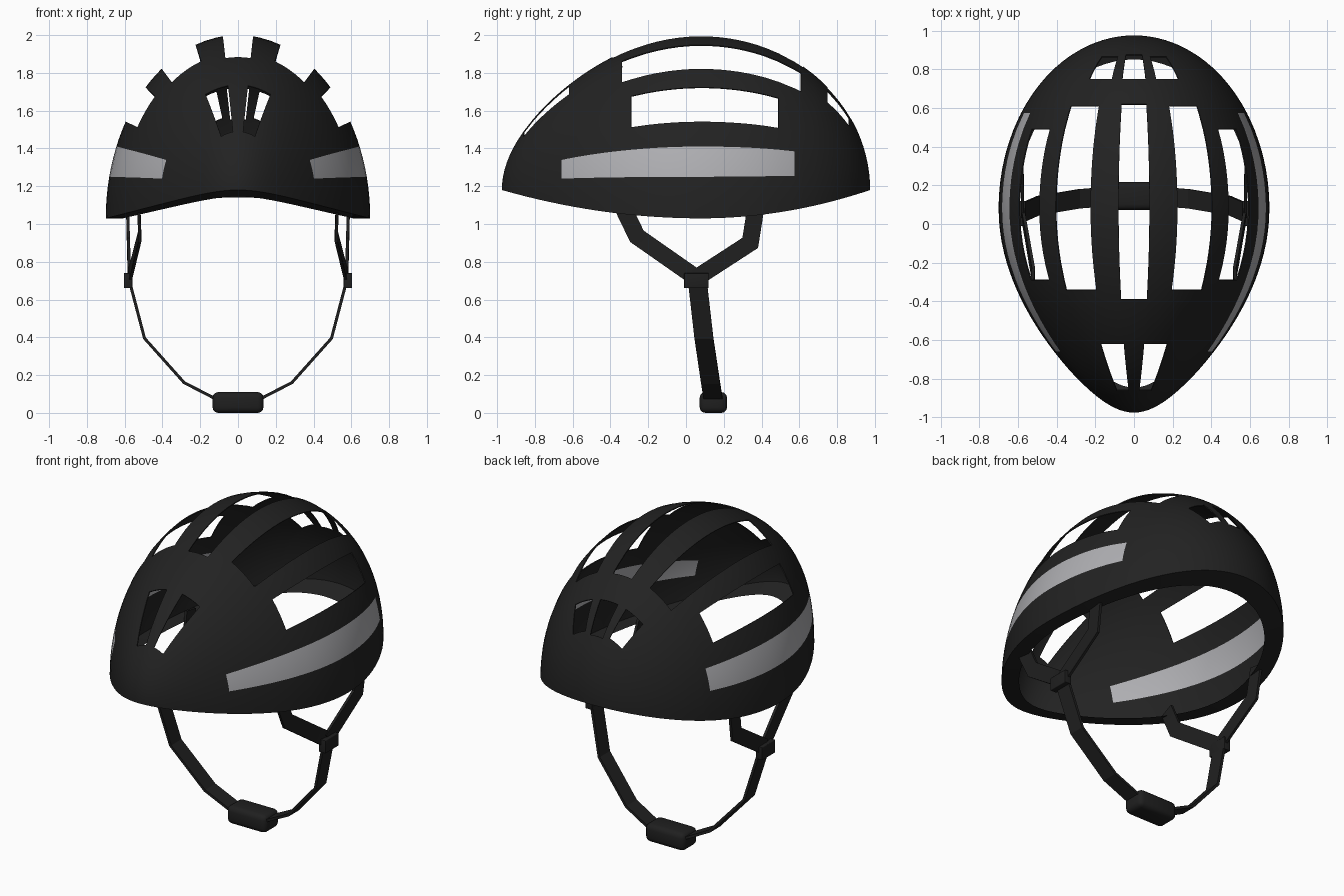
import bpy, bmesh, math
from mathutils import Vector

cube = bpy.data.objects.get("Cube")
if cube:
    bpy.data.objects.remove(cube)


def material(name, rgb):
    m = bpy.data.materials.new(name)
    m.use_nodes = True
    m.diffuse_color = (*rgb, 1)
    bsdf = m.node_tree.nodes["Principled BSDF"]
    bsdf.inputs["Base Color"].default_value = (*rgb, 1)
    bsdf.inputs["Roughness"].default_value = 0.6
    return m


SHELL = material("matte black shell", (0.016, 0.016, 0.016))
SILVER = material("reflective silver", (0.43, 0.43, 0.45))
WEB = material("black webbing", (0.014, 0.014, 0.014))


def finish(bm, name, mats, thickness=0, offset=-1, bevel=0, angle=35):
    mesh = bpy.data.meshes.new(name)
    bm.to_mesh(mesh)
    bm.free()
    for m in mats:
        mesh.materials.append(m)
    ob = bpy.data.objects.new(name, mesh)
    bpy.context.collection.objects.link(ob)
    bpy.ops.object.select_all(action="DESELECT")
    ob.select_set(True)
    bpy.context.view_layer.objects.active = ob
    if thickness:
        mod = ob.modifiers.new("thickness", "SOLIDIFY")
        mod.thickness, mod.offset = thickness, offset
        bpy.ops.object.modifier_apply(modifier=mod.name)
    if bevel:
        mod = ob.modifiers.new("bevel", "BEVEL")
        mod.width, mod.segments = bevel, 3
        bpy.ops.object.modifier_apply(modifier=mod.name)
    bpy.ops.object.shade_smooth_by_angle(angle=math.radians(angle))
    return ob


# Egg-shaped dome: half-ellipse sections along y
MID, FRONT, BACK = 0.08, 1.055, 0.895


def section(s):
    """y, half width, rim height and dome height at s from -1 (front) to 1 (back)"""
    y = MID + s * (FRONT if s < 0 else BACK)
    round_end = math.sqrt(max(0, 1 - s * s))
    taper = s * s if s < 0 else 0
    width = 0.7 * round_end * (1 - 0.35 * taper)
    top = 1.18 + 0.82 * round_end * (1 - 0.21 * taper)
    rim = 1.03 + 0.15 * s * s
    return y, width, rim, top - rim


def dome(phi, t):
    y, w, rim, h = section(-math.cos(phi))
    return Vector((w * math.sin(t), y, rim + h * math.cos(t)))


def phi_at(y):
    return math.acos(-(y - MID) / (FRONT if y < MID else BACK))


def lines(lo, hi, count, marks):
    """Even grid lines, replaced by the marks where they come close"""
    step = (hi - lo) / count
    even = [lo + i * step for i in range(count + 1)]
    keep = [e for e in even if e in (even[0], even[-1])
            or all(abs(e - m) > 0.6 * step for m in marks)]
    return sorted(set(keep) | set(marks))


# Cut-outs: y start, y end, angle from the crown start and end (mirrored)
VENTS = [
    (-0.39, 0.62, -0.115, 0.115),
    (-0.34, 0.61, 0.327, 0.617),
    (-0.29, 0.49, 0.775, 1.015),
    (-0.86, -0.62, 0.12, 0.40),
    (0.75, 0.875, -0.13, 0.13),
    (0.75, 0.865, 0.25, 0.52),
]
BAND = (-0.66, 0.575, 1.168, 1.342)

areas = VENTS + [BAND]
phis = lines(0, math.pi, 56, {phi_at(y) for a in areas for y in a[:2]})
angles = lines(-math.pi / 2, math.pi / 2, 56,
               {k * t for a in areas for t in a[2:] for k in (-1, 1)})


def inside(area, phi, t):
    return (phi_at(area[0]) < phi < phi_at(area[1])
            and area[2] < (abs(t) if area[2] > 0 else t) < area[3])


# Shell with vents and reflective side bands
bm = bmesh.new()
grid = [[bm.verts.new(dome(p, t)) for t in angles] for p in phis]
for i in range(len(phis) - 1):
    for j in range(len(angles) - 1):
        p = (phis[i] + phis[i + 1]) / 2
        t = (angles[j] + angles[j + 1]) / 2
        if any(inside(v, p, t) for v in VENTS):
            continue
        f = bm.faces.new((grid[i][j], grid[i][j + 1],
                          grid[i + 1][j + 1], grid[i + 1][j]))
        f.material_index = int(inside(BAND, p, t))
bmesh.ops.remove_doubles(bm, verts=bm.verts, dist=1e-5)
loose = [v for v in bm.verts if not v.link_faces]
bmesh.ops.delete(bm, geom=loose, context="VERTS")
finish(bm, "helmet_shell", [SHELL, SILVER], thickness=0.006)

# Inward lip around the bottom rim
bm = bmesh.new()
loop = [(math.pi * i / 40, side) for side in (1, -1)
        for i in (range(40) if side > 0 else range(40, 0, -1))]
pairs = []
for phi, side in loop:
    outer = dome(phi, side * math.pi / 2)
    y = 0.02 + (outer.y - 0.02) * 0.87
    s = (y - MID) / (FRONT if y < MID else BACK)
    inner = Vector((outer.x * 0.87, y, section(s)[2]))
    pairs.append((bm.verts.new(outer), bm.verts.new(inner)))
for a, b in zip(pairs, pairs[1:] + pairs[:1]):
    bm.faces.new((a[0], a[1], b[1], b[0]))
bmesh.ops.recalc_face_normals(bm, faces=bm.faces)
finish(bm, "rim_lip", [SHELL])


# Flat webbing swept along a path; across gives the width direction
def webbing(name, path, width, across):
    pts = [Vector(p) for p in path]
    segs = [(b - a).normalized() for a, b in zip(pts, pts[1:])]
    bm = bmesh.new()
    rows = []
    for i, p in enumerate(pts):
        a, b = segs[max(i - 1, 0)], segs[min(i, len(segs) - 1)]
        wide = across((a + b).normalized()).normalized()
        flat = across(a).normalized()
        half = wide * (width / 2 / max(0.5, wide.dot(flat)))
        rows.append((bm.verts.new(p - half), bm.verts.new(p + half)))
    for a, b in zip(rows, rows[1:]):
        bm.faces.new((a[0], a[1], b[1], b[0]))
    finish(bm, name, [WEB], thickness=0.016, offset=0, angle=20)


def box(name, centre, size, bevel):
    bm = bmesh.new()
    bmesh.ops.create_cube(bm, size=1)
    for v in bm.verts:
        v.co = Vector(c + k * s for c, k, s in zip(centre, v.co, size))
    finish(bm, name, [WEB], bevel=bevel)


# Straps and sliders on both sides
X, Y = Vector((1, 0, 0)), Vector((0, 1, 0))
for side, k in (("left", 1), ("right", -1)):
    webbing(side + "_front_strap",
            [(k * 0.525, -0.335, 1.09), (k * 0.52, -0.26, 0.935),
             (k * 0.575, 0.055, 0.715)], 0.09, lambda t: t.cross(X))
    webbing(side + "_rear_strap",
            [(k * 0.585, 0.37, 1.09), (k * 0.58, 0.34, 0.90),
             (k * 0.575, 0.055, 0.715)], 0.09, lambda t: t.cross(X))
    webbing(side + "_chin_strap",
            [(k * 0.575, 0.06, 0.70), (k * 0.495, 0.095, 0.395),
             (k * 0.285, 0.13, 0.16), (k * 0.10, 0.145, 0.065)],
            0.10, lambda t: Y)
    box(side + "_slider", (k * 0.582, 0.055, 0.70), (0.045, 0.13, 0.08), 0.004)

# Chin buckle
box("chin_buckle", (0, 0.145, 0.055), (0.27, 0.145, 0.11), 0.03)
